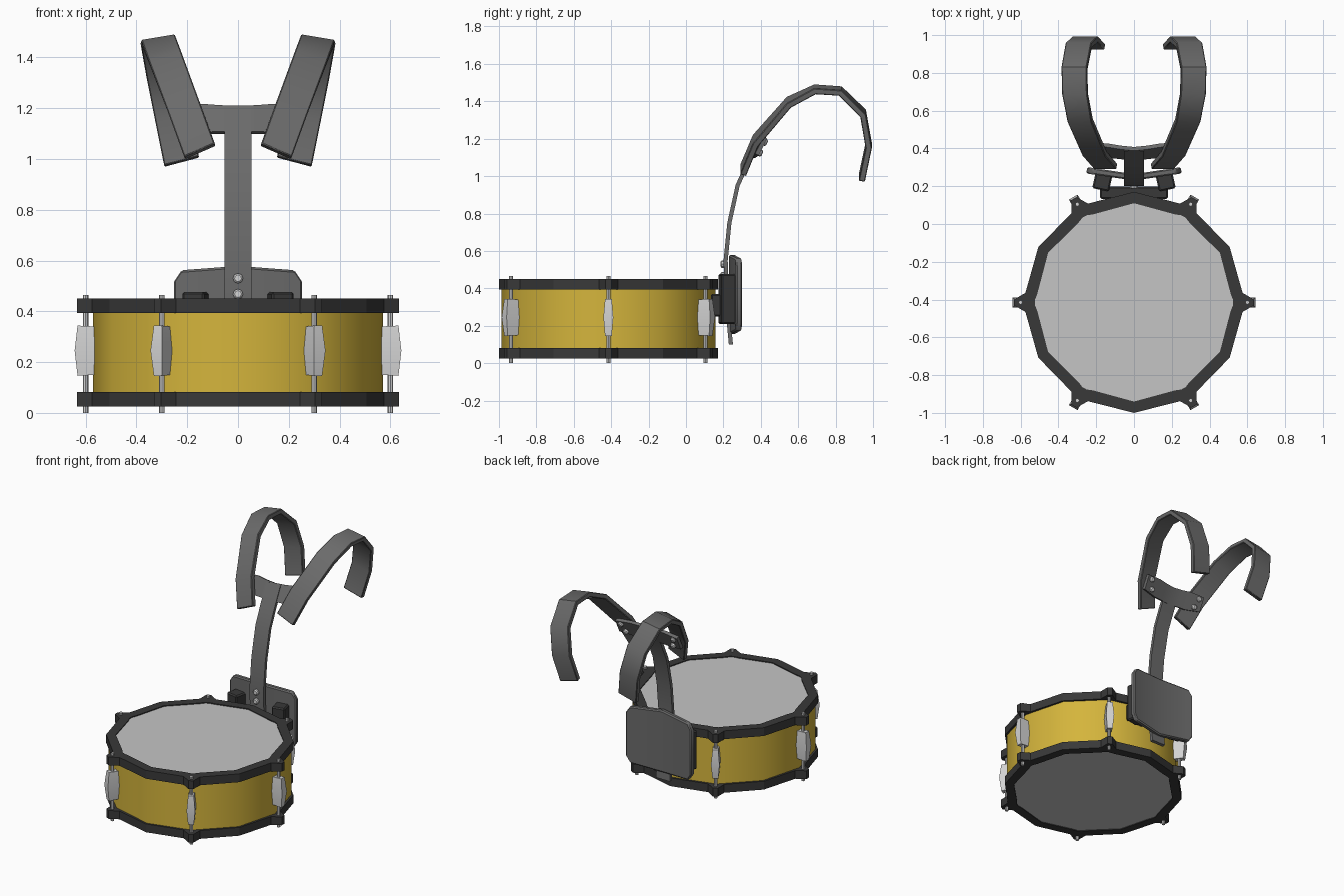
import bpy, bmesh, math
from mathutils import Vector, Matrix

if "Cube" in bpy.data.objects:
    bpy.data.objects.remove(bpy.data.objects["Cube"])

CY = -0.415  # drum axis position in y


def material(name, r, g, b):
    m = bpy.data.materials.new(name)
    m.diffuse_color = (r, g, b, 1)
    m.use_nodes = True
    m.node_tree.nodes["Principled BSDF"].inputs["Base Color"].default_value = m.diffuse_color
    return m


GOLD = material("gold_shell", 0.66, 0.46, 0.045)
DARK = material("dark_hoop", 0.04, 0.04, 0.04)
GREY = material("harness_grey", 0.145, 0.145, 0.145)
METAL = material("bright_metal", 0.66, 0.66, 0.66)
SKIN = material("drum_skin", 0.56, 0.56, 0.56)


def finish(name, bm, mat, bevel=0, smooth=True):
    bmesh.ops.recalc_face_normals(bm, faces=bm.faces[:])
    me = bpy.data.meshes.new(name)
    bm.to_mesh(me)
    bm.free()
    me.materials.append(mat)
    ob = bpy.data.objects.new(name, me)
    bpy.context.collection.objects.link(ob)
    if bevel:
        mod = ob.modifiers.new("bevel", "BEVEL")
        mod.width, mod.segments, mod.limit_method = bevel, 1, "ANGLE"
        mod.angle_limit = math.radians(50)
    if smooth:
        bpy.context.view_layer.objects.active = ob
        ob.select_set(True)
        bpy.ops.object.shade_smooth_by_angle(angle=math.radians(40))
        ob.select_set(False)
    return ob


def sweep(name, stations, mat, bevel=0, smooth=True):
    """Flat bar through stations of (centre, half width vector, thickness)."""
    bm = bmesh.new()
    pts = [Vector(s[0]) for s in stations]
    rings = []
    for i, (c, w, t) in enumerate(stations):
        a, b = pts[max(i - 1, 0)], pts[min(i + 1, len(pts) - 1)]
        w = Vector(w)
        n = (b - a).cross(w).normalized() * t / 2
        rings.append([bm.verts.new(pts[i] + o) for o in (w + n, w - n, -w - n, n - w)])
    for r0, r1 in zip(rings, rings[1:]):
        for k in range(4):
            bm.faces.new((r0[k], r0[k - 1], r1[k - 1], r1[k]))
    bm.faces.new(rings[0])
    bm.faces.new(rings[-1])
    return finish(name, bm, mat, bevel, smooth)


def cylinder(name, loc, r, depth, sides, mat, rot=(0, 0, 0), bevel=0):
    bm = bmesh.new()
    mtx = Matrix.Translation(loc)
    for ang, axis in zip(rot, "XYZ"):
        mtx = mtx @ Matrix.Rotation(ang, 4, axis)
    bmesh.ops.create_cone(bm, cap_ends=True, segments=sides, radius1=r, radius2=r,
                          depth=depth, matrix=mtx)
    return finish(name, bm, mat, bevel)


def box(name, loc, size, mat, turn=0, bevel=0.008):
    bm = bmesh.new()
    mtx = (Matrix.Translation(loc) @ Matrix.Rotation(turn, 4, "Z")
           @ Matrix.Diagonal((*size, 1)))
    bmesh.ops.create_cube(bm, size=1, matrix=mtx)
    return finish(name, bm, mat, bevel, False)


def polar(r, deg, z):
    a = math.radians(deg)
    return Vector((r * math.cos(a), CY + r * math.sin(a), z))


# Hoops: twelve-sided rings with a pointed ear at every rod
def hoop(name, z0, z1):
    plan = []
    for k in range(12):
        if k % 2:
            plan.append((0.585, k * 30, 0.525, k * 30))
        else:
            for d, r in ((-5, 0.577), (-1.4, 0.635), (1.4, 0.635), (5, 0.577)):
                plan.append((r, k * 30 + d, 0.525 if abs(d) < 2 else 0.514, k * 30 + d))
    bm = bmesh.new()
    rings = []
    for ro, ao, ri, ai in plan:
        rings.append([bm.verts.new(p) for p in (polar(ro, ao, z0), polar(ro, ao, z1),
                                                polar(ri, ai, z1), polar(ri, ai, z0))])
    for i, r in enumerate(rings):
        q = rings[i - 1]
        for k in range(4):
            bm.faces.new((q[k], q[k - 1], r[k - 1], r[k]))
    finish(name, bm, DARK, 0, False)


hoop("bottom_hoop", 0.025, 0.082)
hoop("top_hoop", 0.393, 0.45)

# Shell and skins
cylinder("drum_shell", (0, CY, 0.237), 0.572, 0.34, 12, GOLD)
cylinder("top_skin", (0, CY, 0.424), 0.535, 0.04, 12, SKIN)
cylinder("bottom_skin", (0, CY, 0.05), 0.535, 0.04, 12, SKIN)

# Tension rods and lugs
for i in range(6):
    a = i * 60
    cylinder(f"tension_rod_{i}", polar(0.6, a, 0.2325), 0.011, 0.465, 8, METAL)
    tan = polar(1, a + 90, 0) - Vector((0, CY, 0))
    sweep(f"lug_{i}", [(polar(0.597, a, 0.148), tan * 0.018, 0.07),
                       (polar(0.602, a, 0.245), tan * 0.0265, 0.083),
                       (polar(0.597, a, 0.342), tan * 0.018, 0.07)], METAL)

# Central spine of the harness
spine = [(0.24, 0.10), (0.217, 0.35), (0.212, 0.55), (0.232, 0.75),
         (0.276, 0.95), (0.33, 1.07), (0.395, 1.2)]
sweep("harness_spine", [((0, y, z), (0.053, 0, 0), 0.022) for y, z in spine], GREY)

# Cross bar joining the shoulder straps, bent back at both ends
sweep("cross_bar", [((x, 0.372 + 0.14 * max(0, abs(x) - 0.02), 1.153 + 0.03 * abs(x)),
                     (0, 0.5 * h, h), 0.022)
                    for x, h in ((-0.235, 0.045), (-0.13, 0.055), (-0.07, 0.052), (0, 0.052),
                                 (0.07, 0.052), (0.13, 0.055), (0.235, 0.045))], GREY)

# Belly plate
sweep("belly_plate", [((x, 0.247 + 0.15 * abs(x), 0.367), (0, 0, h), 0.034)
                      for x, h in ((-0.25, 0.15), (-0.22, 0.195), (0, 0.212),
                                   (0.22, 0.195), (0.25, 0.15))], GREY, 0.007)

# Shoulder straps: (x, y, z, half width x, half width z)
strap = [(0.15, 0.305, 1.03, 0.06, 0.026), (0.208, 0.372, 1.19, 0.061, 0.024),
         (0.285, 0.55, 1.395, 0.064, 0.018), (0.312, 0.69, 1.464, 0.066, 0.011),
         (0.315, 0.825, 1.455, 0.067, 0.011), (0.292, 0.947, 1.335, 0.068, 0.014),
         (0.258, 0.977, 1.165, 0.068, 0.016), (0.222, 0.94, 0.99, 0.068, 0.018)]
for side, s in (("left", -1), ("right", 1)):
    sweep(f"shoulder_strap_{side}", [((s * x, y, z), (s * wx, 0, -wz), 0.033)
                                     for x, y, z, wx, wz in strap], GREY, 0.004)
    # Bolts behind the cross bar
    for j, (x, y, z) in enumerate(((0.2, 0.413, 1.185), (0.18, 0.388, 1.128))):
        cylinder(f"strap_bolt_{side}_{j}", (s * x, y, z), 0.018, 0.045, 8, METAL,
                 (math.radians(64), 0, 0), 0.006)
    # Mounting clamps between drum and plate
    box(f"mount_block_{side}", (s * 0.168, 0.222, 0.343), (0.09, 0.085, 0.265), DARK, s * 0.22)

# Bracket bar against the shell
box("mount_bar", (0, 0.165, 0.31), (0.36, 0.065, 0.12), DARK)

# Spine bolts
for j, z in enumerate((0.468, 0.53)):
    cylinder(f"spine_bolt_{j}", (0, 0.2, z), 0.02, 0.03, 8, METAL, (math.pi / 2, 0, 0), 0.006)
